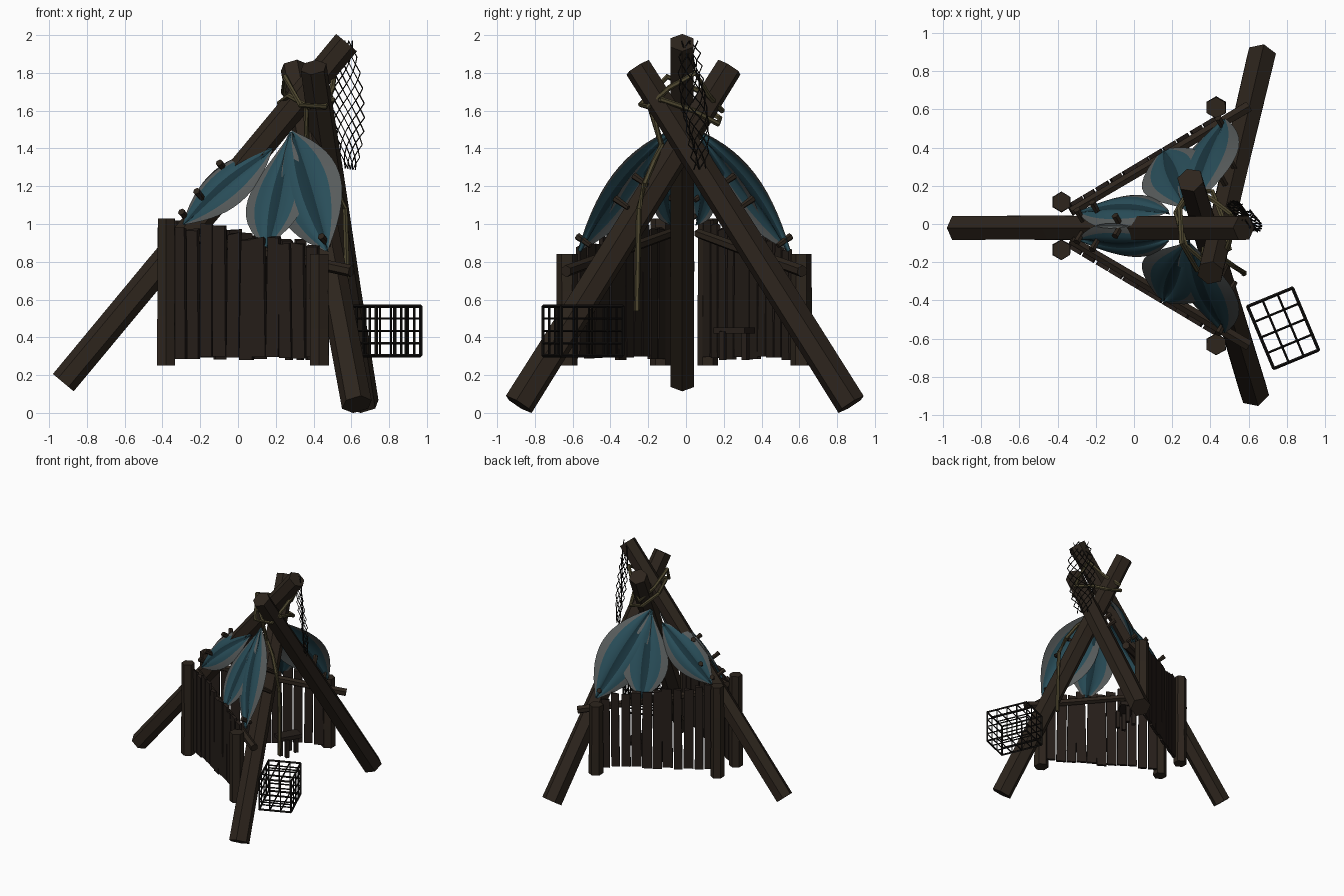
import bpy, bmesh, math, random
from mathutils import Vector as V

if "Cube" in bpy.data.objects:
    bpy.data.objects.remove(bpy.data.objects["Cube"])

random.seed(4)

def mat(name, col):
    m = bpy.data.materials.new(name)
    m.diffuse_color = (*col, 1)
    m.use_nodes = True
    m.node_tree.nodes["Principled BSDF"].inputs["Base Color"].default_value = m.diffuse_color
    return m

WOOD = mat("wood", (0.026, 0.018, 0.012))
PLANK = mat("plank_wood", (0.019, 0.013, 0.010))
ROPE = mat("rope", (0.075, 0.062, 0.028))
IRON = mat("dark_wire", (0.008, 0.007, 0.006))
SKIN = [mat("leaf_rib", (0.010, 0.035, 0.048)), mat("leaf_teal", (0.022, 0.075, 0.10)),
        mat("leaf_edge", (0.095, 0.105, 0.105))]

def finish(bm, name, *mats):
    me = bpy.data.meshes.new(name)
    bm.to_mesh(me)
    bm.free()
    ob = bpy.data.objects.new(name, me)
    bpy.context.collection.objects.link(ob)
    for m in mats:
        me.materials.append(m)
    return ob

def tube(bm, pts, radii, n=6, jitter=0.0, closed=False):
    """Sweep an n-sided ring along pts."""
    pts = [V(p) for p in pts]
    k = len(pts)
    rings = []
    for i, p in enumerate(pts):
        a = pts[i - 1] if (i or closed) else p
        b = pts[(i + 1) % k] if (i < k - 1 or closed) else p
        d = (b - a).normalized()
        ref = V((0, 0, 1)) if abs(d.z) < 0.97 else V((0, 1, 0))
        up = (ref - d * ref.dot(d)).normalized()
        side = up.cross(d)
        r = radii[i] if isinstance(radii, (list, tuple)) else radii
        rings.append([bm.verts.new(p + (up * math.cos(t) + side * math.sin(t))
                                   * r * (1 + random.uniform(-jitter, jitter)))
                      for t in (2 * math.pi * j / n for j in range(n))])
    for i in range(k if closed else k - 1):
        A, B = rings[i], rings[(i + 1) % k]
        for j in range(n):
            bm.faces.new((A[j], B[j], B[(j + 1) % n], A[(j + 1) % n]))
    if not closed:
        bm.faces.new(rings[0])
        bm.faces.new(rings[-1][::-1])
    bmesh.ops.recalc_face_normals(bm, faces=bm.faces)

def log(name, a, b, r0, r1, m=WOOD, jitter=0.03, segs=3):
    a, b = V(a), V(b)
    bm = bmesh.new()
    tube(bm, [a.lerp(b, i / segs) for i in range(segs + 1)],
         [r0 + (r1 - r0) * i / segs for i in range(segs + 1)], 6, jitter)
    return finish(bm, name, m)

def box(bm, c, xdir, size, tilt=0.0, taper=1.0):
    """Upright board with its width along xdir; c is the bottom centre."""
    x = V(xdir).normalized()
    y = V((-x.y, x.x, 0))
    w, d, h = size
    v = []
    for k in (0, 1):
        f = taper if k else 1
        for sx, sy in ((-1, -1), (1, -1), (1, 1), (-1, 1)):
            top = h + (random.uniform(-0.008, 0.008) if k else 0)
            v.append(bm.verts.new(V(c) + x * (sx * w / 2 * f + k * tilt)
                                  + y * sy * d / 2 + V((0, 0, top * k))))
    for f in ((3, 2, 1, 0), (4, 5, 6, 7), (0, 1, 5, 4), (1, 2, 6, 5), (2, 3, 7, 6), (3, 0, 4, 7)):
        bm.faces.new([v[i] for i in f])

def side(p, s):
    """Mirror a point of the front wall to the back wall when s = -1."""
    return V((p[0], -0.01 + s * (p[1] + 0.01), p[2]))

# tripod logs
log("ridge_log", (-0.925, -0.02, 0.16), (0.575, -0.02, 1.96), 0.073, 0.071)
log("front_leg_log", (0.63, -0.885, 0.045), (0.295, 0.23, 1.83), 0.083, 0.073)
log("back_leg_log", (0.665, 0.875, 0.045), (0.40, -0.255, 1.83), 0.083, 0.073)

def leaf(name, hi, lo, half, s, bulge=0.045, power=1.0):
    """Pointed leaf sheet with a creased midrib."""
    hi, lo = V(hi), V(lo)
    axis = (lo - hi).normalized()
    n = V((-0.49, -0.78, 0.41))
    n = (n - axis * n.dot(axis)).normalized()
    wd = n.cross(axis)
    NT, NU = 14, 12
    bm = bmesh.new()
    g = []
    for i in range(NT + 1):
        t = i / NT
        w = half * max(math.sin(math.pi * t ** power), 0.03) ** 0.85
        row = []
        for j in range(NU + 1):
            u = 2 * j / NU - 1
            off = bulge * math.sin(math.pi * t) * (1 - u * u) - 0.02 * max(0, 1 - abs(u) * 3)
            row.append(bm.verts.new(side(hi.lerp(lo, t) + wd * u * w + n * off, s)))
        g.append(row)
    for i in range(NT):
        for j in range(NU):
            q = (g[i][j], g[i + 1][j], g[i + 1][j + 1], g[i][j + 1])
            f = bm.faces.new(q if s > 0 else q[::-1])
            f.smooth = True
            u = abs(2 * (j + 0.5) / NU - 1)
            f.material_index = 0 if u < 0.2 else 1 if u < 0.65 else 2
    finish(bm, name, *SKIN)

for s, tag in ((1, "front"), (-1, "back")):
    # wall posts
    log(tag + "_tall_post", side((-0.38, -0.135, 0.25), s), side((-0.38, -0.135, 1.03), s), 0.054, 0.052)
    log(tag + "_short_post", side((0.43, -0.63, 0.25), s), side((0.43, -0.63, 0.84), s), 0.058, 0.056)

    # plank wall
    a, b = side((-0.34, -0.115, 0.29), s), side((0.43, -0.575, 0.29), s)
    bm = bmesh.new()
    N = 11
    for i in range(N):
        t = (i + 0.5) / N
        p = a.lerp(b, t)
        p.z += random.uniform(-0.01, 0.01)
        box(bm, p, b - a, (random.uniform(0.065, 0.08), 0.022, 0.71 - 0.12 * t + random.uniform(-0.015, 0.02)),
            random.uniform(-0.01, 0.01), random.uniform(0.85, 1.0))
    bmesh.ops.recalc_face_normals(bm, faces=bm.faces)
    finish(bm, tag + "_plank_wall", PLANK)

    # sloping inner rail
    log(tag + "_rail", side((-0.33, -0.085, 0.95), s), side((0.60, -0.635, 0.75), s), 0.026, 0.032)

    # roof leaves
    leaf(tag + "_middle_leaf", (0.28, -0.09, 1.49), (0.15, -0.41, 0.88), 0.18, s, 0.02, 1.4)
    leaf(tag + "_left_leaf", (0.18, -0.085, 1.40), (-0.29, -0.085, 1.00), 0.14, s)
    leaf(tag + "_right_leaf", (0.28, -0.09, 1.49), (0.47, -0.57, 0.86), 0.195, s)

    # pegs pinning the leaves
    bm = bmesh.new()
    for p in ((-0.28, -0.06, 1.04), (-0.20, -0.10, 1.15), (-0.08, -0.03, 1.30),
              (0.47, -0.24, 1.23), (0.51, -0.34, 1.11), (0.46, -0.54, 0.91)):
        d = V((-0.02, -0.035, 0.025))
        tube(bm, [side(V(p) - d, s), side(V(p) + d, s)], [0.014, 0.02], 6)
    finish(bm, tag + "_leaf_pegs", WOOD)

# rope lashing and hanging end
bm = bmesh.new()
tube(bm, [(0.25, -0.10, 1.78), (0.33, -0.24, 1.63), (0.46, -0.20, 1.62), (0.50, -0.09, 1.72),
          (0.51, 0.05, 1.80), (0.42, 0.12, 1.68), (0.31, 0.19, 1.60), (0.24, 0.08, 1.70)], 0.015, 6, closed=True)
tube(bm, [(0.27, -0.11, 1.68), (0.37, -0.20, 1.62), (0.50, -0.13, 1.66), (0.46, 0.04, 1.60),
          (0.41, 0.17, 1.53), (0.29, 0.18, 1.56), (0.22, 0.06, 1.64)], 0.015, 6, closed=True)
tube(bm, [(0.36, -0.19, 1.62), (0.365, -0.13, 1.42), (0.45, -0.17, 1.33), (0.52, -0.22, 1.21),
          (0.567, -0.25, 1.08), (0.575, -0.255, 0.80), (0.575, -0.26, 0.54)], 0.015, 6)
finish(bm, "rope", ROPE)

# hanging net of diamond mesh
def net_point(i, j):
    u, v = i / 4 - 1, j / 18
    w = 0.035 + 0.085 * math.sin(math.pi * min(v * 0.95 + 0.05, 1)) ** 0.8
    return V((0.565 + 0.03 * v + u * w * 0.75,
              0.02 + 0.05 * v - u * w * 0.6 + 0.014 * math.sin(4 * u + 6 * v),
              1.97 - 0.68 * v - 0.03 * u * math.sin(3 * v)))

bm = bmesh.new()
for j in range(18):
    for i in range(9):
        if (i + j) % 2 == 0:
            for k in (i - 1, i + 1):
                if 0 <= k <= 8:
                    tube(bm, [net_point(i, j), net_point(k, j + 1)], 0.0035, 4)
finish(bm, "hanging_net", IRON)

# wire cage
O, A, B, C = V((0.595, -0.432, 0.303)), V((0.235, 0.097, 0)), V((0.137, -0.325, 0)), V((0, 0, 0.262))
def cage_bars(bm, U, n, W, m, L):
    for i in range(n + 1):
        for j in range(m + 1):
            if i in (0, n) or j in (0, m):
                p = O + U * i / n + W * j / m
                edge = i in (0, n) and j in (0, m)
                tube(bm, [p, p + L], 0.0085 if edge else 0.006, 4)

bm = bmesh.new()
cage_bars(bm, A, 3, B, 4, C)
cage_bars(bm, A, 3, C, 4, B)
cage_bars(bm, B, 4, C, 4, A)
finish(bm, "wire_cage", IRON)

# small stool inside
bm = bmesh.new()
box(bm, (0.30, 0.255, 0.42), (0.5, 0.86, 0), (0.19, 0.11, 0.035))
for dx in (-0.03, 0.03):
    for dy in (-0.06, 0.06):
        box(bm, (0.30 + dx, 0.255 + dy, 0.28), (0.5, 0.86, 0), (0.03, 0.03, 0.15))
bmesh.ops.recalc_face_normals(bm, faces=bm.faces)
finish(bm, "stool", PLANK)
